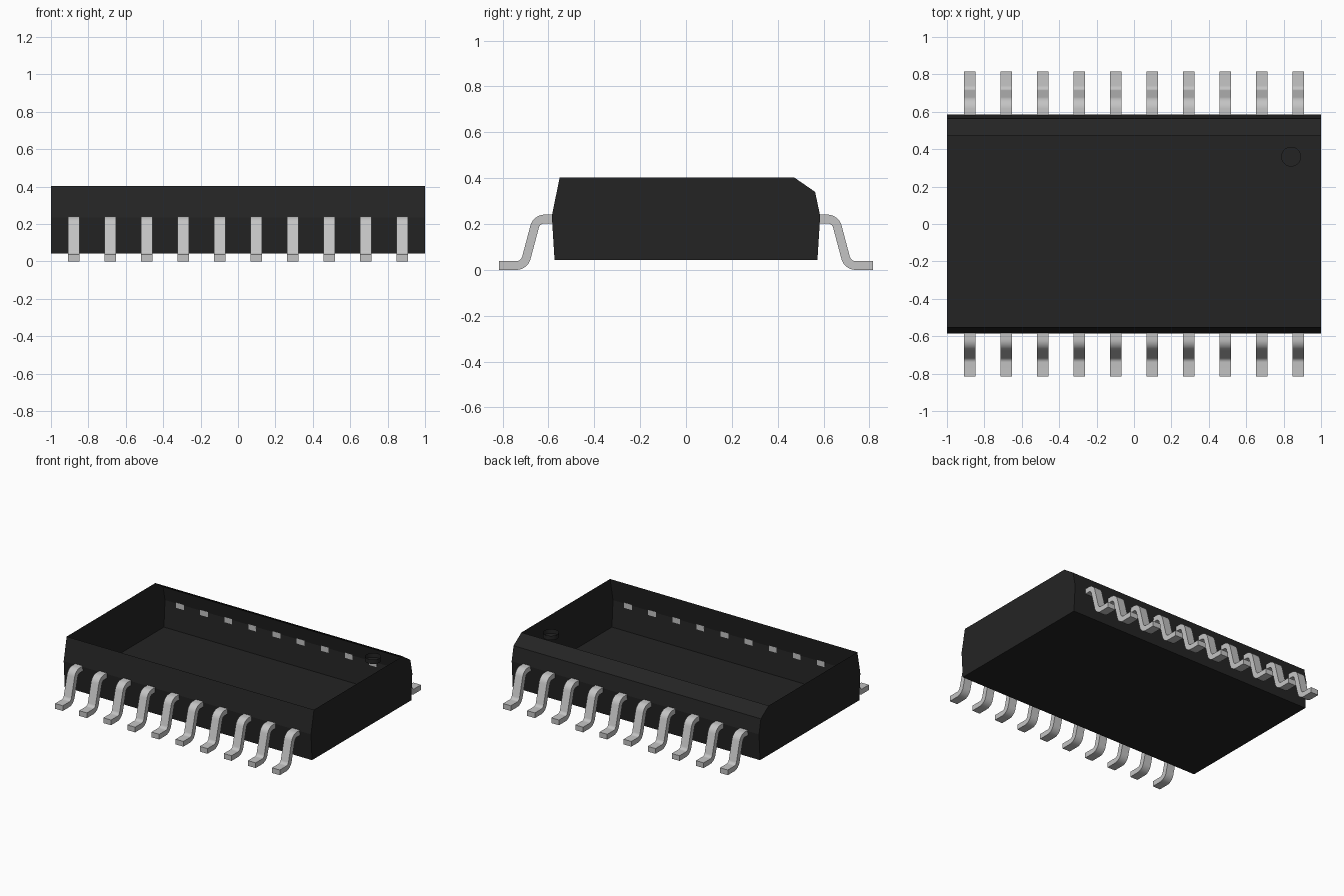
import bpy
import bmesh
import math
from mathutils import Vector

default = bpy.data.objects.get("Cube")
if default:
    bpy.data.objects.remove(default, do_unlink=True)


def material(name, value):
    mat = bpy.data.materials.new(name)
    mat.use_nodes = True
    color = (value, value, value, 1)
    mat.diffuse_color = color
    mat.node_tree.nodes["Principled BSDF"].inputs["Base Color"].default_value = color
    return mat


def add_object(name, bm, mat):
    mesh = bpy.data.meshes.new(name)
    bm.to_mesh(mesh)
    bm.free()
    mesh.materials.append(mat)
    obj = bpy.data.objects.new(name, mesh)
    bpy.context.collection.objects.link(obj)
    return obj


def extrude_profile(profile, x0, x1):
    """Closed prism along x from a counter-clockwise (y, z) outline; returns side faces."""
    bm = bmesh.new()
    near = [bm.verts.new((x0, y, z)) for y, z in profile]
    far = [bm.verts.new((x1, y, z)) for y, z in profile]
    n = len(profile)
    sides = [bm.faces.new((near[i], near[(i + 1) % n], far[(i + 1) % n], far[i]))
             for i in range(n)]
    return bm, near, far, sides


def smooth(obj):
    bpy.ops.object.select_all(action="DESELECT")
    obj.select_set(True)
    bpy.context.view_layer.objects.active = obj
    bpy.ops.object.shade_smooth_by_angle(angle=math.radians(35))


black = material("black_plastic", 0.0175)
metal = material("lead_metal", 0.55)

# Package body: an open-topped shell with a bevelled back edge
TOP = 0.402
outline = [(-0.573, 0.042), (0.573, 0.042), (0.585, 0.235), (0.563, 0.34),
           (0.473, TOP), (-0.551, TOP), (-0.585, 0.235)]
bm, near, far, sides = extrude_profile(outline, -1, 1)
bm.faces.new(near)
bm.faces.new(far)
bm.faces.remove(sides[4])
bmesh.ops.recalc_face_normals(bm, faces=bm.faces)
if min(bm.faces, key=lambda f: f.calc_center_median().z).normal.z > 0:
    bmesh.ops.reverse_faces(bm, faces=bm.faces)
add_object("package_body", bm, black)

# Pin-one marker: a shallow round dimple
bm = bmesh.new()
ring = bmesh.ops.create_circle(bm, cap_ends=True, segments=32, radius=0.053)["verts"]
rim = bmesh.ops.extrude_edge_only(bm, edges=bm.edges[:])["geom"]
bmesh.ops.translate(bm, vec=(0, 0, 0.032),
                    verts=[g for g in rim if isinstance(g, bmesh.types.BMVert)])
bmesh.ops.recalc_face_normals(bm, faces=bm.faces)
marker = add_object("pin_one_dimple", bm, black)
marker.location = (0.84, 0.36, TOP - 0.032)
smooth(marker)

# Gull-wing lead: centre line with two rounded bends, thickened into a strip
corners = [Vector(p) for p in ((0.583, 0.222), (0.651, 0.222), (0.705, 0.019), (0.815, 0.019))]
RADIUS, HALF, STEPS = 0.045, 0.019, 8
slant = corners[2] - corners[1]
drop = math.atan2(-slant.y, slant.x)
trim = RADIUS * math.tan(drop / 2)
upper, lower = [], []


def add_section(point, angle):
    normal = Vector((math.sin(angle), math.cos(angle)))
    upper.append(point + normal * HALF)
    lower.append(point - normal * HALF)


add_section(corners[0], 0)
upper_center = corners[1] + Vector((-trim, -RADIUS))
lower_center = corners[2] + Vector((trim, RADIUS))
for center, sign in ((upper_center, 1), (lower_center, -1)):
    for i in range(STEPS + 1):
        t = i / STEPS
        angle = drop * (t if sign > 0 else 1 - t)
        arm = Vector((math.sin(angle), math.cos(angle))) * RADIUS * sign
        add_section(center + arm, angle)
add_section(corners[3], 0)

bm, near, far, sides = extrude_profile(upper + lower[::-1], -0.031, 0.031)
count = len(upper)
for verts in (near, far):
    for i in range(count - 1):
        bm.faces.new((verts[i], verts[i + 1], verts[-2 - i], verts[-1 - i]))
bmesh.ops.recalc_face_normals(bm, faces=bm.faces)

# Repeat the lead along the side, then mirror the row to the front
PITCH, LEADS = 0.195, 10
bmesh.ops.translate(bm, verts=bm.verts, vec=(-PITCH * (LEADS - 1) / 2, 0, 0))
leads = add_object("leads", bm, metal)
smooth(leads)
array = leads.modifiers.new("row", "ARRAY")
array.count = LEADS
array.use_relative_offset = False
array.use_constant_offset = True
array.constant_offset_displace = (PITCH, 0, 0)
mirror = leads.modifiers.new("both_sides", "MIRROR")
mirror.use_axis = (False, True, False)
mirror.use_mirror_merge = False
